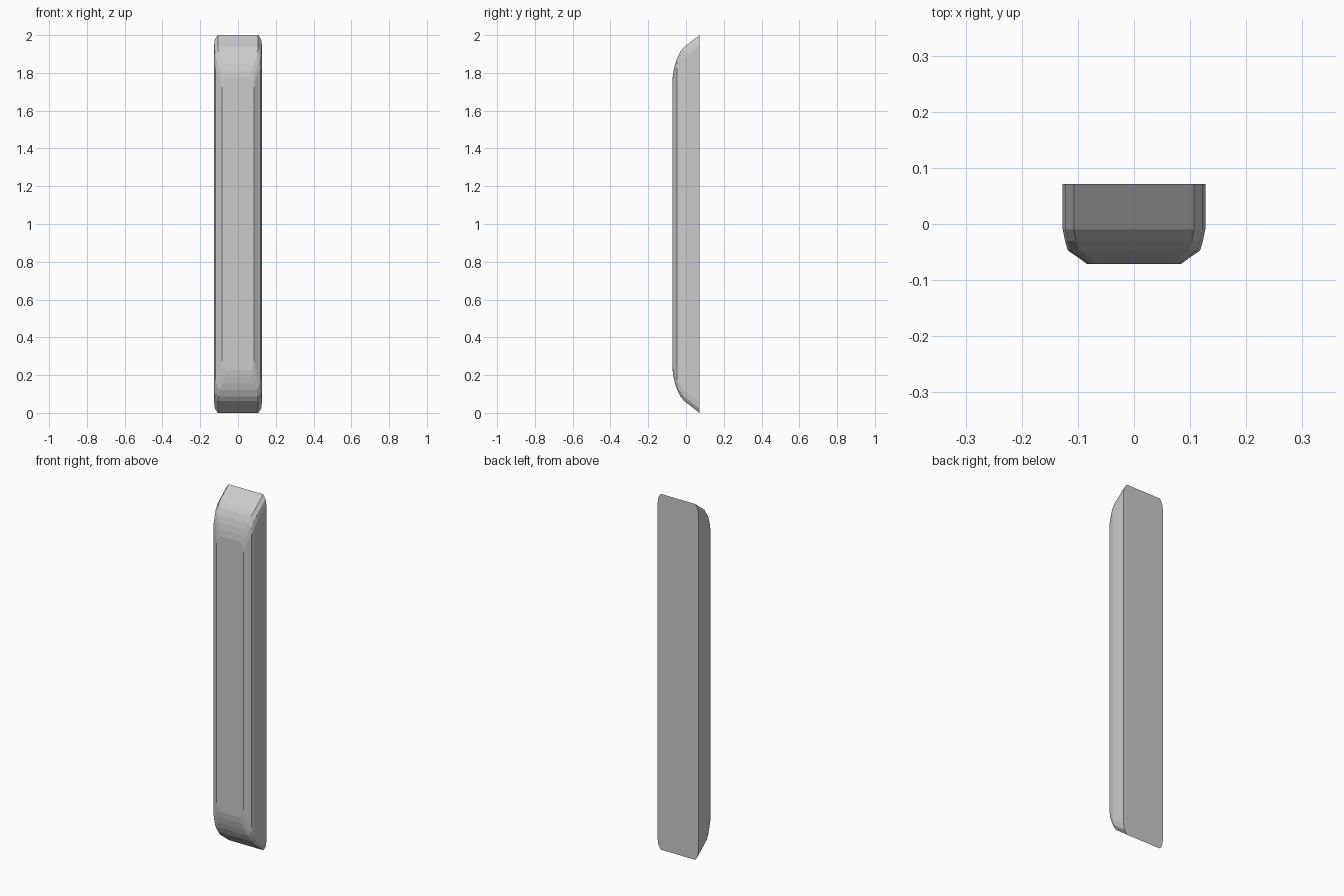
import bpy, bmesh

if "Cube" in bpy.data.objects:
    bpy.data.objects.remove(bpy.data.objects["Cube"])

# Each layer from back to front: y, half width, half height
LAYERS = [(0.071, 0.127, 1.0), (-0.010, 0.127, 0.937), (-0.030, 0.123, 0.912),
          (-0.047, 0.118, 0.878), (-0.058, 0.102, 0.845),
          (-0.066, 0.091, 0.81), (-0.071, 0.084, 0.775)]
# Softened corner of the outline: inset in x and z
CORNER = [(0.0, 0.055), (0.005, 0.022), (0.020, 0.0)]


def outline(bm, y, w, h):
    quarter = [(w - dx, h - dz) for dx, dz in CORNER]
    half = quarter + [(-x, z) for x, z in reversed(quarter)]
    pts = half + [(-x, -z) for x, z in half]
    return [bm.verts.new((x, y, z + 1.0)) for x, z in pts]


# Bar with flat back, sloped ends and bevelled front
bm = bmesh.new()
rings = [outline(bm, *layer) for layer in LAYERS]
bm.faces.new(rings[0])
bm.faces.new(rings[-1])
for a, b in zip(rings, rings[1:]):
    for i in range(len(a)):
        j = (i + 1) % len(a)
        bm.faces.new((a[i], a[j], b[j], b[i]))
bmesh.ops.recalc_face_normals(bm, faces=bm.faces)
mesh = bpy.data.meshes.new("bevelled_bar")
bm.to_mesh(mesh)
bm.free()
bar = bpy.data.objects.new("bevelled_bar", mesh)
bpy.context.collection.objects.link(bar)
